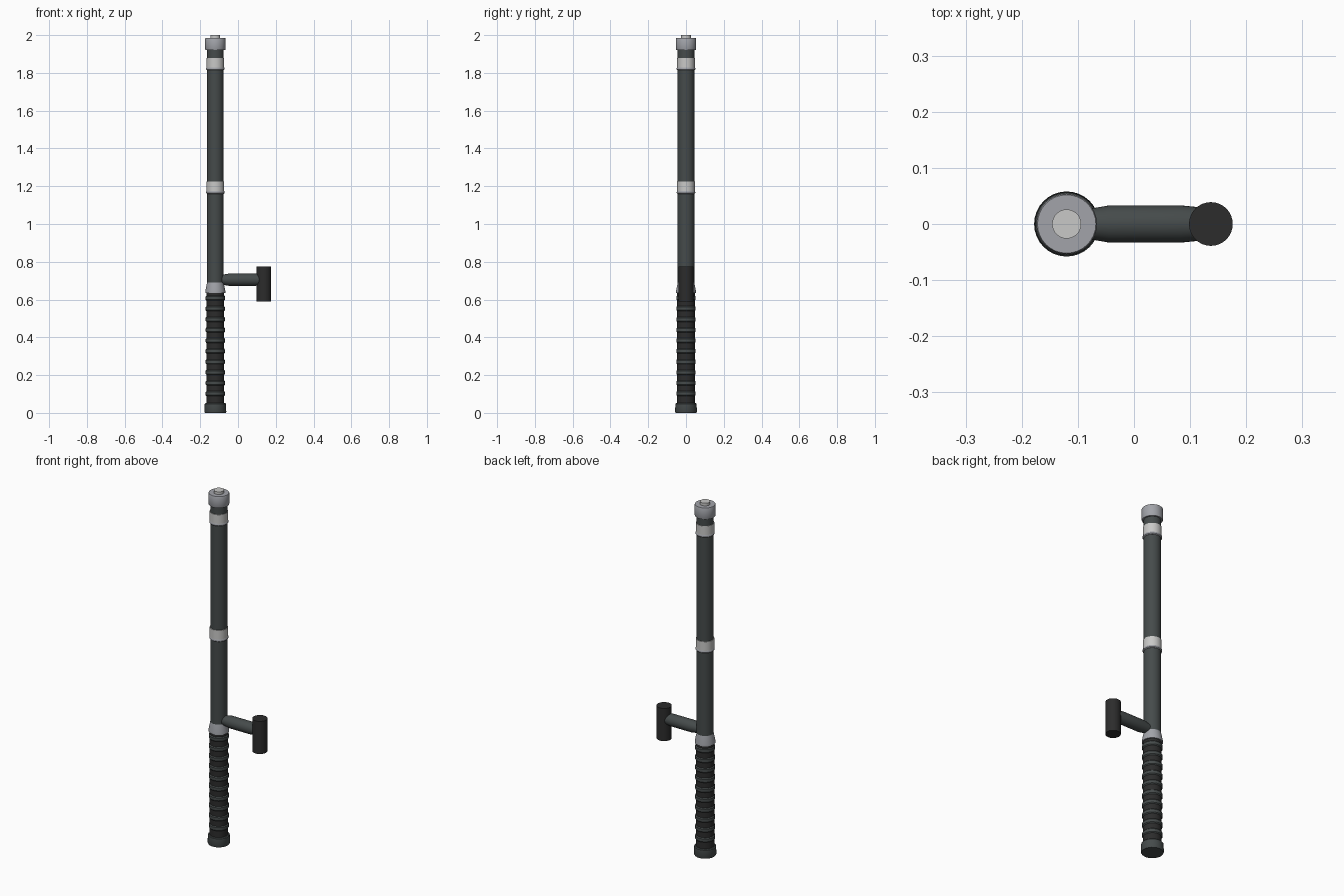
import bpy
import math
from mathutils import Matrix

cube = bpy.data.objects.get("Cube")
if cube:
    bpy.data.objects.remove(cube)

AXIS_X = -0.12
SIDES = 32


def material(name, r, g, b):
    m = bpy.data.materials.new(name)
    m.use_nodes = True
    m.diffuse_color = (r, g, b, 1)
    m.node_tree.nodes["Principled BSDF"].inputs["Base Color"].default_value = (r, g, b, 1)
    return m


gunmetal = material("gunmetal", 0.06, 0.07, 0.07)
rubber = material("black rubber", 0.025, 0.025, 0.025)
steel = material("steel", 0.36, 0.37, 0.40)
silver = material("pale silver", 0.58, 0.58, 0.57)


def lathe(name, profile, mat, matrix):
    """Spin a (radius, height) profile into a capped solid."""
    verts, faces = [], []
    for r, h in profile:
        for i in range(SIDES):
            a = math.tau * i / SIDES
            verts.append((r * math.cos(a), r * math.sin(a), h))
    for k in range(len(profile) - 1):
        for i in range(SIDES):
            j = (i + 1) % SIDES
            lo, hi = k * SIDES, (k + 1) * SIDES
            faces.append((lo + i, lo + j, hi + j, hi + i))
    faces.append(tuple(reversed(range(SIDES))))
    faces.append(tuple(range(len(verts) - SIDES, len(verts))))
    mesh = bpy.data.meshes.new(name)
    mesh.from_pydata(verts, [], faces)
    mesh.materials.append(mat)
    obj = bpy.data.objects.new(name, mesh)
    obj.matrix_world = matrix
    bpy.context.collection.objects.link(obj)
    bpy.ops.object.select_all(action='DESELECT')
    obj.select_set(True)
    bpy.context.view_layer.objects.active = obj
    bpy.ops.object.shade_smooth_by_angle(angle=math.radians(30))
    return obj


def upright(name, profile, mat, x=AXIS_X):
    return lathe(name, profile, mat, Matrix.Translation((x, 0, 0)))


# Main shaft and pommel
upright("shaft", [(0.044, 0.03), (0.044, 1.93)], gunmetal)
upright("pommel", [(0.055, 0), (0.058, 0.006), (0.056, 0.048), (0.052, 0.052)], gunmetal)

# Ribbed grip: dark sleeve with raised bands
upright("grip_sleeve", [(0.047, 0.045), (0.047, 0.64)], rubber)
for n in range(10):
    z = 0.102 + n * 0.0562
    upright(f"grip_rib_{n + 1}", [(0.047, z - 0.013), (0.0515, z - 0.008),
                                  (0.0515, z + 0.008), (0.047, z + 0.013)], gunmetal)

# Tapered collar above the grip
upright("collar", [(0.053, 0.635), (0.053, 0.645), (0.040, 0.71)], steel)

# Bright bands with a narrow lip below
for label, z in (("middle", 1.16), ("upper", 1.815)):
    upright(f"{label}_band", [(0.047, z + 0.012), (0.047, z + 0.065)], silver)
    upright(f"{label}_band_lip", [(0.045, z), (0.049, z + 0.004),
                                  (0.049, z + 0.010), (0.047, z + 0.014)], steel)

# End cap and button
upright("end_cap", [(0.052, 1.92), (0.054, 1.924), (0.054, 1.981), (0.052, 1.985)], steel)
upright("end_button", [(0.026, 1.98), (0.026, 2.0)], silver)

# Side arm, slightly tapered at both ends, with its cross handle
lathe("side_arm", [(0.026, 0), (0.027, 0.04), (0.033, 0.075), (0.033, 0.205), (0.028, 0.255)],
      gunmetal, Matrix.Translation((AXIS_X, 0, 0.705)) @ Matrix.Rotation(math.pi / 2, 4, 'Y'))
upright("side_handle", [(0.039, 0.59), (0.039, 0.775)], rubber, x=0.137)
